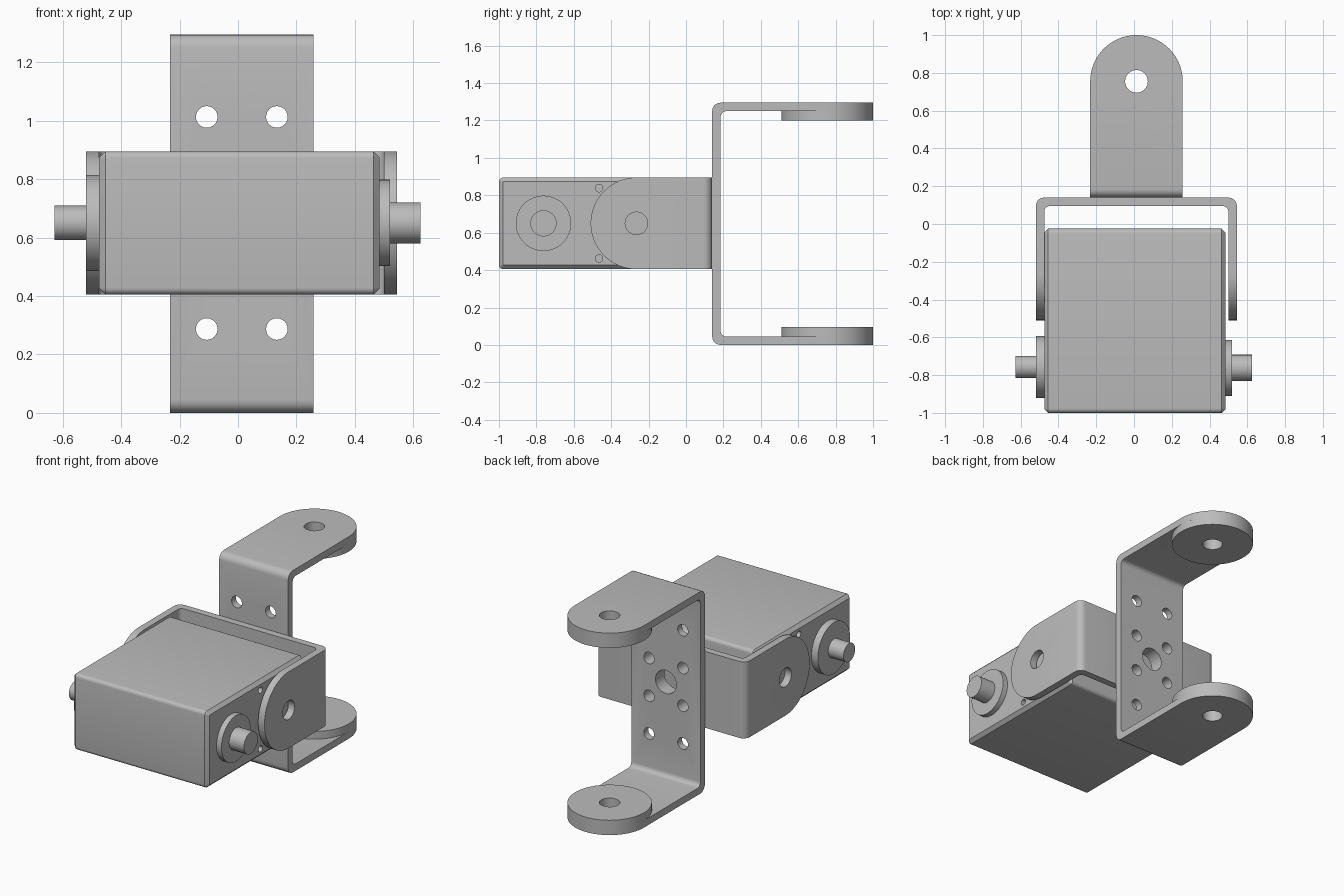
import bpy
import bmesh
from math import sin, cos, tan, pi, radians
from mathutils import Vector

default = bpy.data.objects.get("Cube")
if default:
    bpy.data.objects.remove(default, do_unlink=True)

grey = bpy.data.materials.new("plain grey")
grey.use_nodes = True
colour = (0.5, 0.5, 0.5, 1)
grey.diffuse_color = colour
grey.node_tree.nodes["Principled BSDF"].inputs["Base Color"].default_value = colour


def fillet(corners, steps=5):
    """Closed outline from (x, y, radius) corners."""
    out = []
    for i, (x, y, r) in enumerate(corners):
        p = Vector((x, y))
        if r == 0:
            out.append(p)
            continue
        d1 = (Vector(corners[i - 1][:2]) - p).normalized()
        d2 = (Vector(corners[(i + 1) % len(corners)][:2]) - p).normalized()
        half = d1.angle(d2) / 2
        c = p + (d1 + d2).normalized() * r / sin(half)
        s = (p + d1 * r / tan(half) - c).normalized()
        e = (p + d2 * r / tan(half) - c).normalized()
        out += [c + s.slerp(e, k / steps) * r for k in range(steps + 1)]
    return out


def prism(name, outline, lo, hi, axes):
    """Extrude an outline; axes names the outline's two axes, then the depth axis."""
    order = ["xyz".index(a) for a in axes]
    bm = bmesh.new()

    def vert(p, depth):
        co = [0, 0, 0]
        for axis, value in zip(order, (p[0], p[1], depth)):
            co[axis] = value
        return bm.verts.new(co)

    low = [vert(p, lo) for p in outline]
    high = [vert(p, hi) for p in outline]
    bm.faces.new(low)
    bm.faces.new(high)
    for i in range(len(low)):
        bm.faces.new((low[i - 1], low[i], high[i], high[i - 1]))
    bmesh.ops.recalc_face_normals(bm, faces=bm.faces)
    mesh = bpy.data.meshes.new(name)
    bm.to_mesh(mesh)
    bm.free()
    mesh.materials.append(grey)
    obj = bpy.data.objects.new(name, mesh)
    bpy.context.collection.objects.link(obj)
    return obj


def cylinder(name, p, q, r, lo, hi, axes, n=48):
    ring = [(p + r * cos(2 * pi * k / n), q + r * sin(2 * pi * k / n)) for k in range(n)]
    return prism(name, ring, lo, hi, axes)


def activate(obj):
    bpy.ops.object.select_all(action="DESELECT")
    obj.select_set(True)
    bpy.context.view_layer.objects.active = obj


def boolean(obj, cutter, operation="DIFFERENCE"):
    cutter.hide_render = True
    activate(obj)
    mod = obj.modifiers.new("boolean", "BOOLEAN")
    mod.operation = operation
    mod.solver = "EXACT"
    mod.object = cutter
    bpy.ops.object.modifier_apply(modifier=mod.name)
    bpy.data.objects.remove(cutter, do_unlink=True)


WALL = 0.045      # sheet thickness
HALF = 0.245      # half the bracket width
BACK = 0.14       # plane where the two brackets meet
MID_X, MID_Z = 0.013, 0.65


def bracket(name, v0, v1, w, direction, axes):
    """U-shaped sheet with round arm ends; axes are arm, across, width."""
    far = BACK + direction * 1.2
    inner = BACK + direction * WALL
    u = [(far, v0, 0), (BACK, v0, WALL), (BACK, v1, WALL), (far, v1, 0),
         (far, v1 - WALL, 0), (inner, v1 - WALL, 0.03),
         (inner, v0 + WALL, 0.03), (far, v0 + WALL, 0)]
    obj = prism(name, fillet(u), w - 0.4, w + 0.4, axes)
    # round-ended strip trims the arms to shape
    reach = HALF * 0.9999
    tip = BACK + direction * (0.86 if direction > 0 else 0.65)
    start = BACK - direction * 0.2
    strip = [(start, w - HALF, 0), (tip, w - HALF, reach),
             (tip, w + HALF, reach), (start, w + HALF, 0)]
    trim = prism("trim", fillet(strip, 16), v0 - 0.1, v1 + 0.1,
                 axes[0] + axes[2] + axes[1])
    boolean(obj, trim, "INTERSECT")
    # pivot hole through both arms
    pivot = cylinder("pivot", tip - direction * HALF, w, 0.06, v0 - 0.1, v1 + 0.1,
                     axes[0] + axes[2] + axes[1])
    boolean(obj, pivot)
    return obj


# Brackets, back to back and turned a quarter against each other
upright = bracket("upright_bracket", 0, 1.295, MID_X, 1, "yzx")
level = bracket("level_bracket", -0.52, 0.545, MID_Z, -1, "yxz")

# Mounting holes through the joined plates
for plate in (upright, level):
    boolean(plate, cylinder("hub_hole", MID_X, MID_Z, 0.074, 0, 0.3, "xzy"))
    rows = (-0.363, -0.121, 0.121, 0.363) if plate is upright else (-0.121, 0.121)
    for dz in rows:
        for dx in (-0.12, 0.12):
            boolean(plate, cylinder("screw_hole", MID_X + dx, MID_Z + dz, 0.037,
                                    0, 0.3, "xzy", 24))

# Thick round pads inside the upright bracket's arms
pad_y = 1 - HALF
for name, lo, hi in (("lower_pad", WALL, 0.095), ("upper_pad", 1.2, 1.295 - WALL)):
    pad = cylinder(name, MID_X, pad_y, HALF, lo, hi, "xyz", 64)
    boolean(pad, cylinder("pad_hole", MID_X, pad_y, 0.06, lo - 0.1, hi + 0.1, "xyz"))

# Motor body with rounded long edges and chamfered ends
r = 0.023
section = fillet([(-1, 0.405, r), (-0.025, 0.405, r), (-0.025, 0.895, r), (-1, 0.895, r)])
body = prism("motor_body", section, -0.475, 0.485, "yzx")
activate(body)
bevel = body.modifiers.new("chamfer", "BEVEL")
bevel.width = 0.021
bevel.segments = 1
bevel.limit_method = "ANGLE"
bevel.angle_limit = radians(60)
bpy.ops.object.modifier_apply(modifier=bevel.name)

# Small screw holes in both ends of the body
for z in (0.462, 0.838):
    for lo, hi in ((-0.6, -0.43), (0.44, 0.6)):
        boolean(body, cylinder("end_hole", -0.465, z, 0.02, lo, hi, "yzx", 20))

# Flanges and shafts on each end
cylinder("left_flange", -0.762, MID_Z, 0.148, 0.48, 0.52, "yzx", 64)
cylinder("left_shaft", -0.762, MID_Z, 0.07, 0.48, 0.625, "yzx")
cylinder("right_flange", -0.757, MID_Z, 0.164, -0.52, -0.47, "yzx", 64)
cylinder("right_shaft", -0.757, MID_Z, 0.059, -0.628, -0.47, "yzx")

# Smooth the curved walls, keep the edges sharp
for obj in bpy.context.collection.objects:
    if obj.type == "MESH" and grey.name in obj.data.materials:
        activate(obj)
        bpy.ops.object.shade_smooth_by_angle(angle=radians(30))
